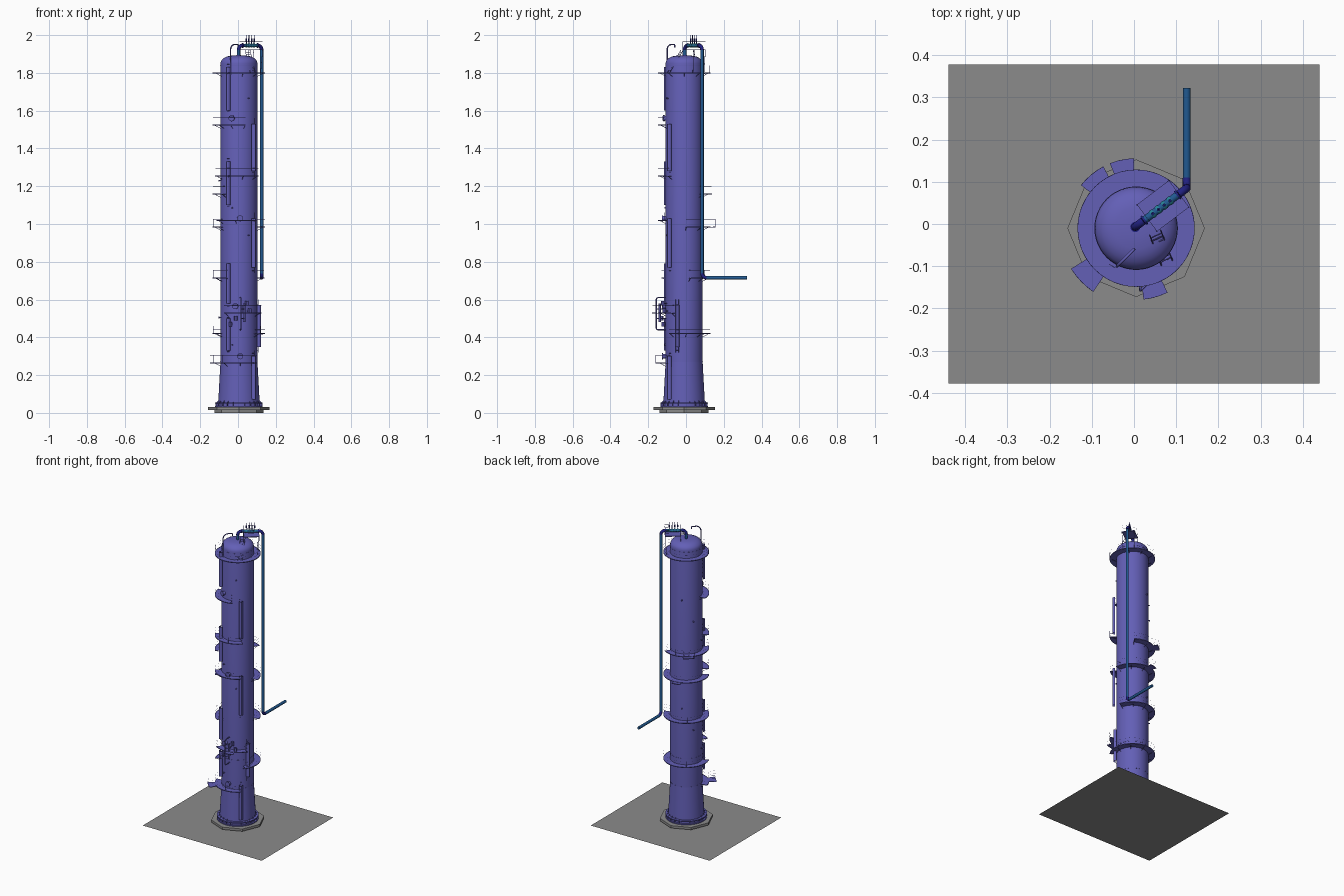
import bpy, bmesh
from math import sin, cos, pi, radians, ceil
from mathutils import Vector

if "Cube" in bpy.data.objects:
    bpy.data.objects.remove(bpy.data.objects["Cube"])

CX, CY, R = 0.005, -0.010, 0.098   # column axis and shell radius


def mat(name, rgb):
    m = bpy.data.materials.new(name)
    m.diffuse_color = (*rgb, 1)
    m.use_nodes = True
    m.node_tree.nodes["Principled BSDF"].inputs["Base Color"].default_value = m.diffuse_color
    return m


PURPLE = mat("purple_paint", (0.125, 0.115, 0.47))
BLUE = mat("blue_pipe", (0.015, 0.10, 0.28))
NAVY = mat("navy_fitting", (0.015, 0.015, 0.22))
TEAL = mat("teal_band", (0.02, 0.22, 0.30))
CONCRETE = mat("dark_concrete", (0.26, 0.26, 0.26))


def P(r, deg, z, t=0.0):
    """Point at radius r, angle, height, with tangential offset t."""
    a = radians(deg)
    return Vector((CX + r * cos(a) - t * sin(a), CY + r * sin(a) + t * cos(a), z))


def mesh(name, verts, faces, m=None, smooth=False):
    me = bpy.data.meshes.new(name)
    me.from_pydata([tuple(v) for v in verts], [], faces)
    bm = bmesh.new()
    bm.from_mesh(me)
    bmesh.ops.recalc_face_normals(bm, faces=bm.faces)
    bm.to_mesh(me)
    bm.free()
    ob = bpy.data.objects.new(name, me)
    bpy.context.collection.objects.link(ob)
    if m:
        me.materials.append(m)
    if smooth:
        bpy.context.view_layer.objects.active = ob
        ob.select_set(True)
        bpy.ops.object.shade_smooth_by_angle(angle=radians(30))
        ob.select_set(False)
    return ob


def loft(name, rings, m=None, smooth=True):
    n = len(rings[0])
    faces = [(k * n + i, k * n + (i + 1) % n, (k + 1) * n + (i + 1) % n, (k + 1) * n + i)
             for k in range(len(rings) - 1) for i in range(n)]
    faces += [tuple(range(n)), tuple(range((len(rings) - 1) * n, len(rings) * n))]
    return mesh(name, [v for r in rings for v in r], faces, m, smooth)


def lathe(name, profile, n=48, m=None, smooth=True):
    return loft(name, [[P(r, 360 * i / n, z) for i in range(n)] for r, z in profile], m, smooth)


def rod(name, a, b, r, m, n=16):
    """Capped cylinder between two points."""
    a, b = Vector(a), Vector(b)
    q = (b - a).to_track_quat('Z', 'Y')
    ring = [q @ Vector((r * cos(2 * pi * i / n), r * sin(2 * pi * i / n), 0)) for i in range(n)]
    return loft(name, [[a + v for v in ring], [b + v for v in ring]], m)


def tubes(name, paths, r, m, res=1):
    """One curve object holding many round bars."""
    cu = bpy.data.curves.new(name, 'CURVE')
    cu.dimensions, cu.bevel_depth, cu.bevel_resolution = '3D', r, res
    cu.use_fill_caps = True
    for path in paths:
        s = cu.splines.new('POLY')
        s.points.add(len(path) - 1)
        for pt, v in zip(s.points, path):
            pt.co = (*v, 1)
    ob = bpy.data.objects.new(name, cu)
    bpy.context.collection.objects.link(ob)
    cu.materials.append(m)
    return ob


def elbow(a, c, b, r, n=8):
    """Rounded corner at c between directions to a and b."""
    a, b, c = Vector(a), Vector(b), Vector(c)
    p, q = c + (a - c).normalized() * r, c + (b - c).normalized() * r
    o = p + q - c
    return [o + (p - o) * cos(pi / 2 * i / n) + (q - o) * sin(pi / 2 * i / n) for i in range(n + 1)]


# Ground and foundation
mesh("ground_slab", [(-.44, -.378, 0), (.44, -.378, 0), (.44, .378, 0), (-.44, .378, 0)], [(0, 1, 2, 3)], CONCRETE)
lathe("foundation", [(.130, 0), (.130, .014), (.163, .014), (.163, .03)], 8, CONCRETE, False)

# Skirt with base ring, shell and domed head
lathe("base_ring", [(.126, .03), (.126, .036), (.116, .036), (.116, .05), (.126, .05), (.126, .056), (.108, .056)], 48, PURPLE)
lathe("skirt", [(.110, .05), (R, .27)], 48, PURPLE)
head = [(R, 1.850), (.096, 1.860), (.091, 1.869), (.080, 1.879), (.066, 1.886), (.050, 1.890), (.02, 1.893)]
lathe("column_shell", [(R, .27)] + head, 48, PURPLE)
for i, z in enumerate((.27, .46, 1.84)):
    lathe(f"seam_ring_{i}", [(R, z - .001), (R + .001, z - .001), (R + .001, z + .001), (R, z + .001)], 48, PURPLE)
gv, gf = [], []
for i in range(24):
    k = len(gv)
    gv += [P(.105, i * 15, .036), P(.125, i * 15, .036), P(.125, i * 15, .05), P(.105, i * 15, .07)]
    gf.append((k, k + 1, k + 2, k + 3))
mesh("base_gussets", gv, gf, PURPLE)


def platform(name, z, a0, a1, ro=.139, ri=R):
    """Sector deck with brackets below and a thin handrail above."""
    full = a1 - a0 >= 360
    n = max(2, ceil((a1 - a0) / 7.5))
    ang = [a0 + (a1 - a0) * i / n for i in range(n + 1)]
    rings = [[P(r, a, z + h) for r, h in ((ri, -.003), (ro, -.003), (ro, .002), (ro - .001, .002), (ro - .001, 0), (ri, 0))] for a in ang]
    loft(name + "_deck", rings, PURPLE, False)
    k = max(1, round((a1 - a0) / 40))
    posts = [a0 + (a1 - a0) * i / k for i in range(k + 1)]
    if ri <= R:
        tubes(name + "_brackets", [[P(ri, a, z - .018), P(ro - .012, a, z - .003)] for a in posts], .0012, PURPLE, 0)
    bars = [[P(ro - .001, a, z), P(ro - .001, a, z + .04)] for a in posts]
    for h in (.02, .04):
        start = [] if full else [P(ri + .006, a0, z + h)]
        end = [] if full else [P(ri + .006, a1, z + h)]
        bars.append(start + [P(ro - .001, a, z + h) for a in ang] + end)
    tubes(name + "_handrail", bars, .00025, PURPLE, 0)


# Access platforms and their ladder landings: height, start angle, end angle
LEVELS = [(1.80, 0, 360), (1.525, 180, 285), (1.255, 205, 318), (1.16, 55, 225), (1.02, 212, 312),
          (.985, 5, 212), (.715, 15, 240), (.53, 235, 330), (.42, -35, 205), (.265, 190, 315)]
for i, (z, a0, a1) in enumerate(LEVELS):
    platform(f"platform_{i}", z, a0, a1)
LANDINGS = [(1.16, 118, 142, .166), (.985, 92, 112, .166), (.53, 276, 296, .170), (.265, 212, 236, .182)]
for i, (z, a0, a1, ro) in enumerate(LANDINGS):
    platform(f"landing_{i}", z, a0, a1, ro, .137)


def ladder(name, a, z0, z1):
    """Ladder with rungs and a curved safety cage."""
    ru = R + .008
    bars = [[P(ru, a, z0 - .03, s), P(ru, a, z1 + .03, s)] for s in (-.008, .008)]
    n = int((z1 - z0 + .06) / .012)
    bars += [[P(ru, a, z0 - .03 + .012 * i, -.008), P(ru, a, z0 - .03 + .012 * i, .008)] for i in range(1, n)]
    tubes(name + "_rungs", bars, .0006, PURPLE, 0)
    arc = [(ru + .017 * sin(pi * i / 8), -.012 * cos(pi * i / 8)) for i in range(9)]
    v = [P(r, a, z, t) for z in (z0, z1) for r, t in arc]
    mesh(name + "_cage", v, [(i, i + 1, i + 10, i + 9) for i in range(8)], PURPLE, True)


LADDERS = [(238, 1.60, 1.83), (-45, 1.28, 1.53), (238, 1.10, 1.33), (-45, .77, 1.03),
           (238, .58, .79), (-20, .35, .57), (238, .33, .50), (-45, .07, .30)]
for i, (a, z0, z1) in enumerate(LADDERS):
    ladder(f"ladder_{i}", a, z0, z1)

# Overhead vapour line
TOPZ, PR = 1.945, .009
a, b = Vector((.003, -.007, 1.885)), Vector((.003, -.007, TOPZ))
c, d, e = Vector((.125, .085, TOPZ)), Vector((.125, .085, .715)), Vector((.125, .323, .715))
e1, e2, e3 = elbow(a, b, c, .024), elbow(b, c, d, .024), elbow(c, d, e, .024)
for i, (p, q) in enumerate(((a, e1[0]), (e1[-1], e2[0]), (e2[-1], e3[0]), (e3[-1], e))):
    rod(f"vapour_pipe_{i}", p, q, PR, BLUE, 20)
for i, path in enumerate((e1, e2, e3)):
    tubes(f"vapour_elbow_{i}", [path], PR + .0005, NAVY, 4)
for i, (p, q) in enumerate(((a, b), (b, c), (c, b))):
    u = (q - p).normalized()
    s = .004 if i == 0 else .024
    rod(f"pipe_flange_{i}", p + u * s, p + u * (s + .005), PR + .003, NAVY, 20)

# Relief valves along the top run
along = (c - b).normalized()
side = Vector((-along.y, along.x, 0))
for i in range(4):
    p = b + along * (.052 + .017 * i)
    rod(f"pipe_band_{i}", p - along * .004, p + along * .004, PR + .0012, TEAL, 20)
    rod(f"valve_neck_{i}", p, p + Vector((0, 0, .03)), .002, NAVY, 10)
    rod(f"valve_body_{i}", p + Vector((0, 0, .022)), p + Vector((0, 0, .036)), .004, NAVY, 10)
    rod(f"valve_spindle_{i}", p + Vector((0, 0, .036)), p + Vector((0, 0, 2.0 - TOPZ)), .0015, NAVY, 8)

# Service deck under the top run
mid = Vector((.068, .048, 1.925))
corners = [mid + along * x + side * y for x, y in ((-.05, -.044), (.045, -.044), (.045, .035), (-.05, .035))]
down = Vector((0, 0, -.004))
loft("service_deck", [corners, [v + down for v in corners]], PURPLE, False)
tubes("service_deck_legs", [[v, (v.x * .92, v.y * .92, 1.80)] for v in corners], .0015, PURPLE)
rail = [[v, v + Vector((0, 0, .04))] for v in corners]
rail += [[v + Vector((0, 0, h)) for v in corners + corners[:1]] for h in (.02, .04)]
tubes("service_deck_rail", rail, .0003, PURPLE, 0)

# Steps from the top platform to the service deck
lo, hi = Vector((.078, -.092, 1.802)), Vector((.05, -.02, 1.922))
w = Vector((.013, .006, 0))
steps = [[lo - w, hi - w], [lo + w, hi + w]]
steps += [[lo.lerp(hi, k / 10) - w, lo.lerp(hi, k / 10) + w] for k in range(1, 10)]
tubes("access_steps", steps, .0015, PURPLE)

# Lifting davit
f0, f1, f2 = Vector((-.04, -.1, 1.79)), Vector((-.04, -.1, 1.95)), Vector((.0, -.06, 1.95))
tubes("davit", [[f0] + elbow(f0, f1, f2, .03) + [f2, f2 + Vector((0, 0, -.015))]], .0035, PURPLE, 2)


def nozzle(name, deg, z, r, out):
    rod(name + "_neck", P(R - .01, deg, z), P(R + out, deg, z), r, PURPLE)
    rod(name + "_flange", P(R + out, deg, z), P(R + out + .005, deg, z), r * 1.35, PURPLE)


# Manways and small nozzles
for i, z in enumerate((.30, .565, 1.03, 1.56)):
    nozzle(f"manway_{i}", (-87, -100, -87, -110)[i], z, .012, .014)
for i in range(10):
    nozzle(f"nozzle_{i}", (250, 190, 150, 110, 300)[i % 5], .36 + i * .145, .003, .006)

# Level gauge bridle on the lower front
B = [P(R + .05, -86, z) for z in (.44, .61)]
paths = [[P(R - .002, -86, .61)] + elbow(P(R, -86, .61), B[1], B[0], .01) +
         elbow(B[1], B[0], P(R, -86, .44), .01) + [P(R - .002, -86, .44)]]
paths += [[P(R - .002, -78, z), P(R + .035, -78, z), P(R + .05, -86, z)] for z in (.50, .55)]
tubes("level_bridle", paths, .003, PURPLE, 2)
rod("level_gauge", P(R + .034, -78, .48), P(R + .034, -78, .58), .006, PURPLE)
for i, (deg, z) in enumerate(((-112, .47), (-98, .50), (-62, .54), (-70, .58))):
    rod(f"instrument_{i}", P(R + .022, deg, z - .012), P(R + .022, deg, z + .012), .009, PURPLE, 12)
    rod(f"instrument_arm_{i}", P(R - .005, deg, z), P(R + .022, deg, z), .003, PURPLE, 8)
